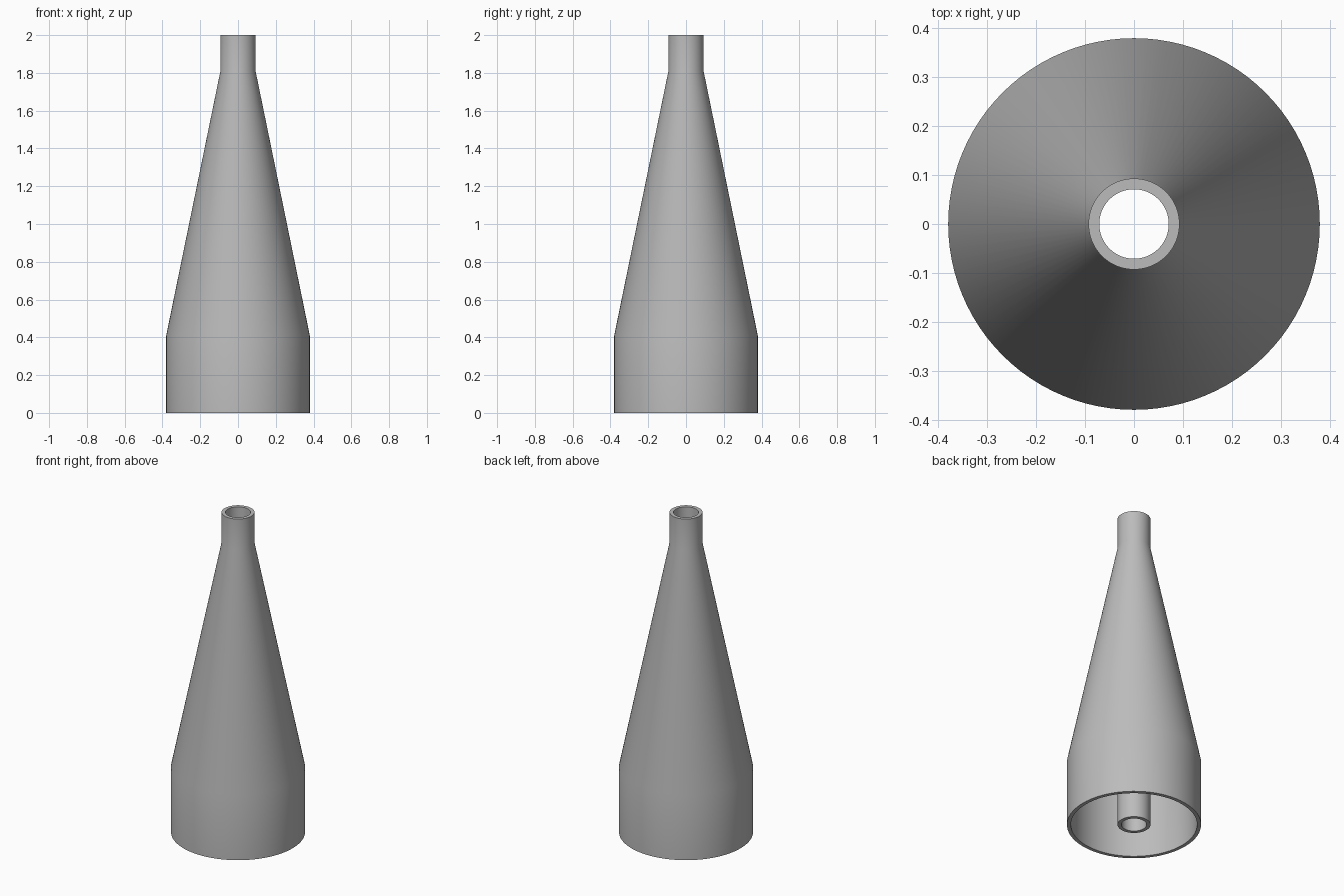
import bpy, bmesh, math

cube = bpy.data.objects.get("Cube")
if cube:
    bpy.data.objects.remove(cube, do_unlink=True)

SEGMENTS = 96
BASE_R, NECK_R, WALL = 0.38, 0.093, 0.022
SHOULDER_Z, NECK_Z, TOP_Z = 0.41, 1.81, 2.0

# Plain grey material
grey = bpy.data.materials.new("grey")
grey.use_nodes = True
colour = (0.5, 0.5, 0.5, 1)
grey.diffuse_color = colour
grey.node_tree.nodes["Principled BSDF"].inputs["Base Color"].default_value = colour

# Closed wall section: hollow cone shell with a tube running through to the base
slope = (NECK_Z - SHOULDER_Z) / (BASE_R - NECK_R)
inner_meet_z = NECK_Z - WALL * slope
profile = [
    (BASE_R, 0), (BASE_R, SHOULDER_Z), (NECK_R, NECK_Z), (NECK_R, TOP_Z),
    (NECK_R - WALL, TOP_Z), (NECK_R - WALL, 0), (NECK_R, 0),
    (NECK_R, inner_meet_z), (BASE_R - WALL, SHOULDER_Z), (BASE_R - WALL, 0),
]

# Lathe the section around z
bm = bmesh.new()
rings = []
for i in range(SEGMENTS):
    a = 2 * math.pi * i / SEGMENTS
    rings.append([bm.verts.new((r * math.cos(a), r * math.sin(a), z)) for r, z in profile])
for i, ring in enumerate(rings):
    after = rings[(i + 1) % SEGMENTS]
    for j in range(len(profile)):
        k = (j + 1) % len(profile)
        bm.faces.new((ring[j], after[j], after[k], ring[k]))
bmesh.ops.recalc_face_normals(bm, faces=bm.faces)

mesh = bpy.data.meshes.new("cone_nozzle")
bm.to_mesh(mesh)
bm.free()
mesh.materials.append(grey)
nozzle = bpy.data.objects.new("cone_nozzle", mesh)
bpy.context.collection.objects.link(nozzle)

# Smooth shading with crisp rims
bpy.ops.object.select_all(action="DESELECT")
nozzle.select_set(True)
bpy.context.view_layer.objects.active = nozzle
bpy.ops.object.shade_smooth_by_angle(angle=math.radians(30))
